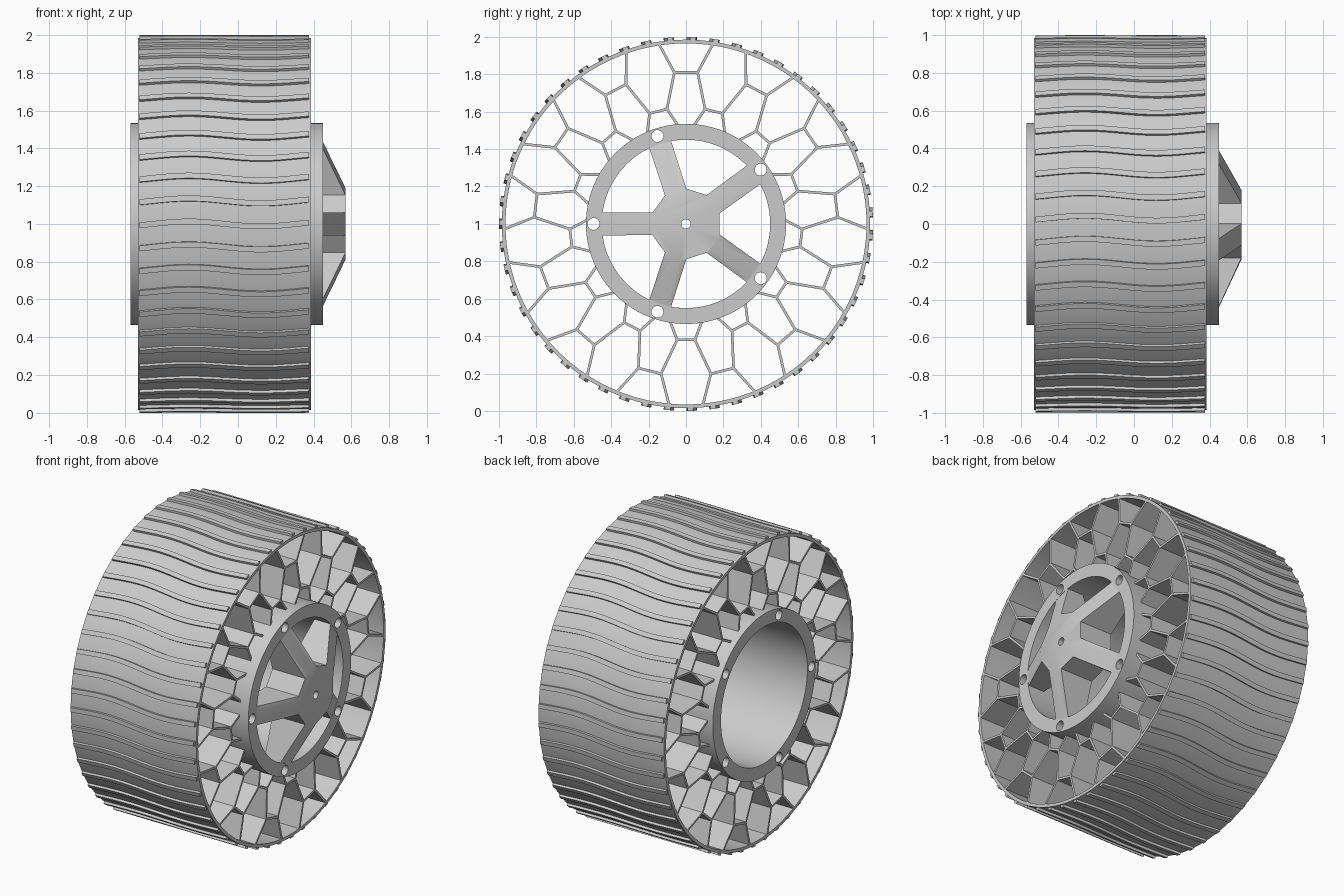
import bpy, bmesh
from math import sin, cos, pi, radians, hypot

if "Cube" in bpy.data.objects:
    bpy.data.objects.remove(bpy.data.objects["Cube"])

grey = bpy.data.materials.new("plain_grey")
grey.diffuse_color = (0.6, 0.6, 0.6, 1)
grey.use_nodes = True
grey.node_tree.nodes["Principled BSDF"].inputs["Base Color"].default_value = (0.6, 0.6, 0.6, 1)

LEFT, RIGHT = -0.53, 0.385      # tyre width along the axle
CELLS = 13                      # honeycomb repeats
RIBS = 51


def polar(r, a):
    """Point on the wheel face as (y, z); angle runs from +y towards +z."""
    return r * cos(a), r * sin(a)


def finish(bm, name):
    bmesh.ops.recalc_face_normals(bm, faces=bm.faces)
    mesh = bpy.data.meshes.new(name)
    bm.to_mesh(mesh)
    bm.free()
    mesh.materials.append(grey)
    obj = bpy.data.objects.new(name, mesh)
    obj.location.z = 1
    bpy.context.collection.objects.link(obj)
    return obj


def smooth(obj, angle=30):
    obj.data.shade_smooth()
    obj.data.set_sharp_from_angle(angle=radians(angle))


def add_loft(bm, loops, closed=False):
    """Skin a list of equal point loops; cap the ends unless closed."""
    rows = [[bm.verts.new(p) for p in loop] for loop in loops]
    n = len(rows[0])
    pairs = list(zip(rows, rows[1:])) + ([(rows[-1], rows[0])] if closed else [])
    for a, b in pairs:
        for i in range(n):
            j = (i + 1) % n
            bm.faces.new((a[i], a[j], b[j], b[i]))
    if not closed:
        bm.faces.new(rows[0])
        bm.faces.new(rows[-1])


def add_prism(bm, outline, x0, x1):
    add_loft(bm, [[(x, y, z) for y, z in outline] for x in (x0, x1)])


def circle(r, n, cy=0, cz=0):
    return [(cy + r * cos(2 * pi * i / n), cz + r * sin(2 * pi * i / n)) for i in range(n)]


def lathe(name, profile, n, closed):
    """Turn an (x, radius) profile about the axle."""
    bm = bmesh.new()
    add_loft(bm, [[(x, y, z) for y, z in circle(r, n)] for x, r in profile], closed)
    return finish(bm, name)


def cut(obj, cutter_bm):
    cutter = finish(cutter_bm, "cutter")
    cutter.hide_render = True
    mod = obj.modifiers.new("cut", "BOOLEAN")
    mod.operation, mod.solver, mod.object = "DIFFERENCE", "EXACT", cutter
    bpy.context.view_layer.update()
    graph = bpy.context.evaluated_depsgraph_get()
    mesh = bpy.data.meshes.new_from_object(obj.evaluated_get(graph))
    obj.modifiers.clear()
    obj.data = mesh
    bpy.data.objects.remove(cutter)


# Outer tyre band
band = lathe("tyre_band", [(LEFT, 0.985), (RIGHT, 0.985), (RIGHT, 0.965), (LEFT, 0.965)], 156, True)
smooth(band)

# Wavy tread ribs
bm = bmesh.new()
for k in range(RIBS):
    base = pi - 2 * pi * k / RIBS
    loops = []
    for s in range(25):
        x = LEFT + 0.008 + (RIGHT - LEFT - 0.016) * s / 24
        a = base - 0.013 * cos(2 * pi * (x + 0.26) / 0.76)
        corners = [(0.98, -0.015), (1.0, -0.015), (1.0, 0.015), (0.98, 0.015)]
        loops.append([(x, *polar(r, a + d)) for r, d in corners])
    add_loft(bm, loops)
smooth(finish(bm, "tread_ribs"))

# Honeycomb walls between hub and band
bm = bmesh.new()


def wall(p, q, half=0.007):
    dy, dz = q[0] - p[0], q[1] - p[1]
    length = hypot(dy, dz)
    dy, dz = dy / length * half, dz / length * half
    add_prism(bm, [(p[0] - dz, p[1] + dy), (p[0] + dz, p[1] - dy),
                   (q[0] + dz, q[1] - dy), (q[0] - dz, q[1] + dy)], LEFT, RIGHT)


step = pi / CELLS
edge = radians(4.4)
for k in range(CELLS):
    mid = pi / 2 + 2 * step * k
    wall(polar(0.812, mid - edge), polar(0.812, mid + edge))
    odd = mid + step
    wall(polar(0.622, odd - edge), polar(0.622, odd + edge))
    for s in (-1, 1):
        outer, inner = mid + s * edge, mid + s * (step - edge)
        wall(polar(0.812, outer), polar(0.975, mid + s * radians(8.6)))
        wall(polar(0.812, outer), polar(0.622, inner))
        wall(polar(0.622, inner), polar(0.525, mid + s * edge))
finish(bm, "honeycomb_walls")

# Hub barrel with bolt holes
barrel = lathe("hub_barrel", [(-0.57, 0.535), (0.45, 0.535), (0.45, 0.45), (-0.57, 0.45)], 96, True)
bm = bmesh.new()
for k in range(5):
    cy, cz = polar(0.494, pi + 2 * pi * k / 5)
    add_prism(bm, circle(0.032, 24, cy, cz), -0.7, 0.7)
cut(barrel, bm)
smooth(barrel)

# Raised conical cover, cut into five spokes round a pentagonal centre
cover = lathe("spoke_cover", [(0.33, 0.455), (0.448, 0.455), (0.45, 0.44), (0.568, 0.19)], 80, False)
bm = bmesh.new()
spread = radians(28.5)
for k in range(5):
    turn = 2 * pi * k / 5
    arc = [polar(0.47, turn - spread + 2 * spread * i / 16) for i in range(17)]
    corners = [polar(0.189, turn + s * radians(17.5)) for s in (1, -1)]
    add_prism(bm, arc + corners, 0.2, 0.7)
add_prism(bm, circle(0.025, 24), 0.2, 0.7)
cut(cover, bm)
smooth(cover)
